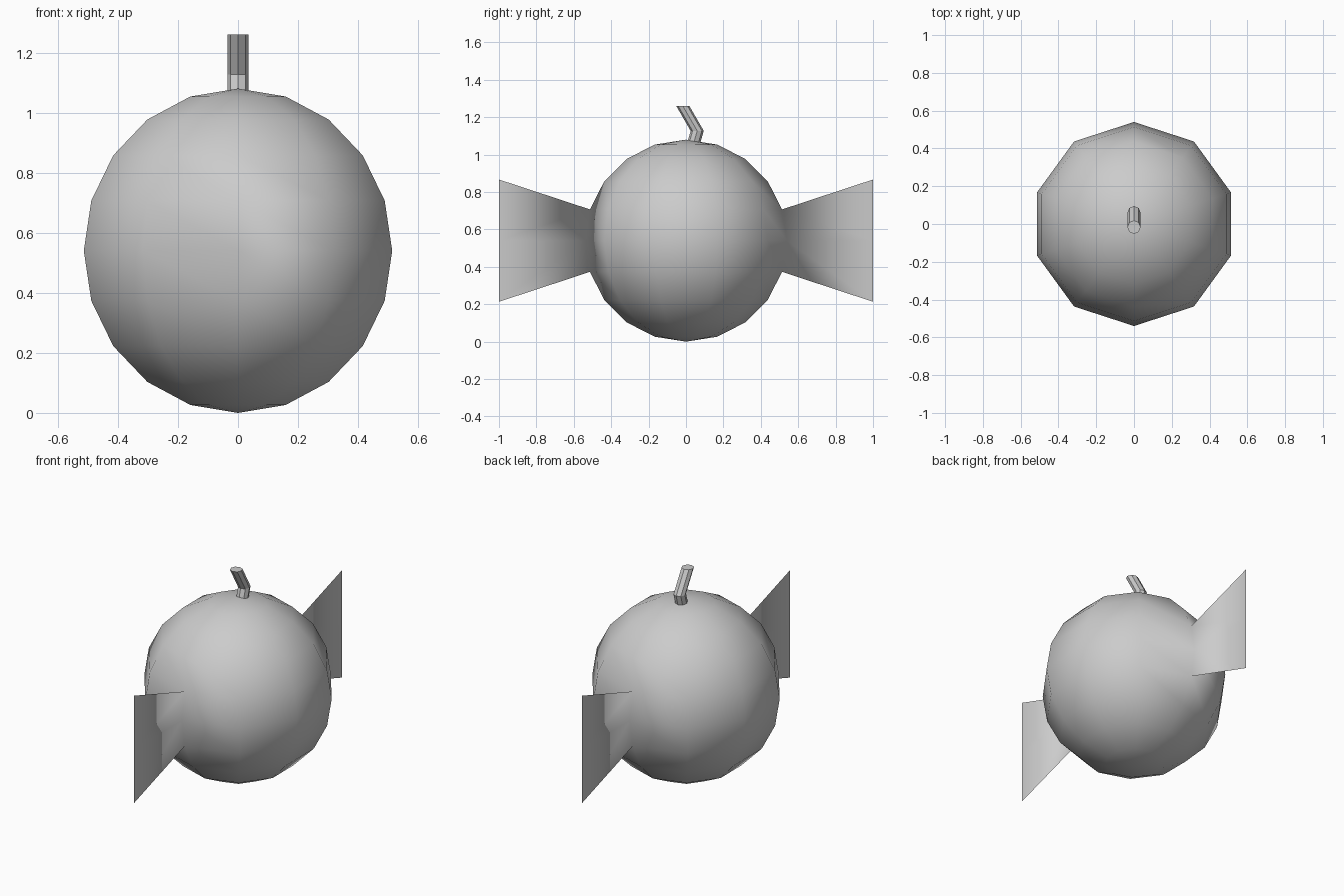
import bpy, bmesh
from math import pi
from mathutils import Matrix

if "Cube" in bpy.data.objects:
    bpy.data.objects.remove(bpy.data.objects["Cube"])

R = 0.54


def add_object(name, bm, smooth):
    mesh = bpy.data.meshes.new(name)
    bm.normal_update()
    for f in bm.faces:
        f.smooth = smooth
    bm.to_mesh(mesh)
    bm.free()
    obj = bpy.data.objects.new(name, mesh)
    bpy.context.collection.objects.link(obj)
    return obj


# Round body: ten-sided ball with a vertex column on the front and back
bm = bmesh.new()
bmesh.ops.create_uvsphere(bm, u_segments=10, v_segments=10, radius=R)
if not any(abs(v.co.x) < 1e-4 and v.co.y > R - 1e-3 for v in bm.verts):
    bmesh.ops.rotate(bm, verts=bm.verts, matrix=Matrix.Rotation(pi / 2, 3, 'Z'))

# Side fins: the two middle edges of each column pulled out into flared sheets
for side in (-1, 1):
    edges = [e for e in bm.edges
             if all(abs(v.co.x) < 1e-3 and v.co.y * side > 0.5 for v in e.verts)]
    out = bmesh.ops.extrude_edge_only(bm, edges=edges)
    for v in out["geom"]:
        if isinstance(v, bmesh.types.BMVert):
            v.co.y = side
            v.co.z *= 0.327 / 0.167
bmesh.ops.translate(bm, verts=bm.verts, vec=(0, 0, R))
add_object("round_body_with_fins", bm, True)

# Bent stem: level eight-sided sections, kinked once
bm = bmesh.new()
rings = []
for y, z in ((0.035, 1.04), (0.06, 1.127), (-0.017, 1.26)):
    res = bmesh.ops.create_circle(bm, segments=8, radius=0.035,
                                  matrix=Matrix.Translation((0, y, z)))
    rings.append(res["verts"])
for a, b in zip(rings, rings[1:]):
    for i in range(8):
        j = (i + 1) % 8
        bm.faces.new((a[i], a[j], b[j], b[i]))
bm.faces.new(rings[0])
bm.faces.new(rings[-1])
bmesh.ops.recalc_face_normals(bm, faces=bm.faces)
add_object("stem", bm, False)
